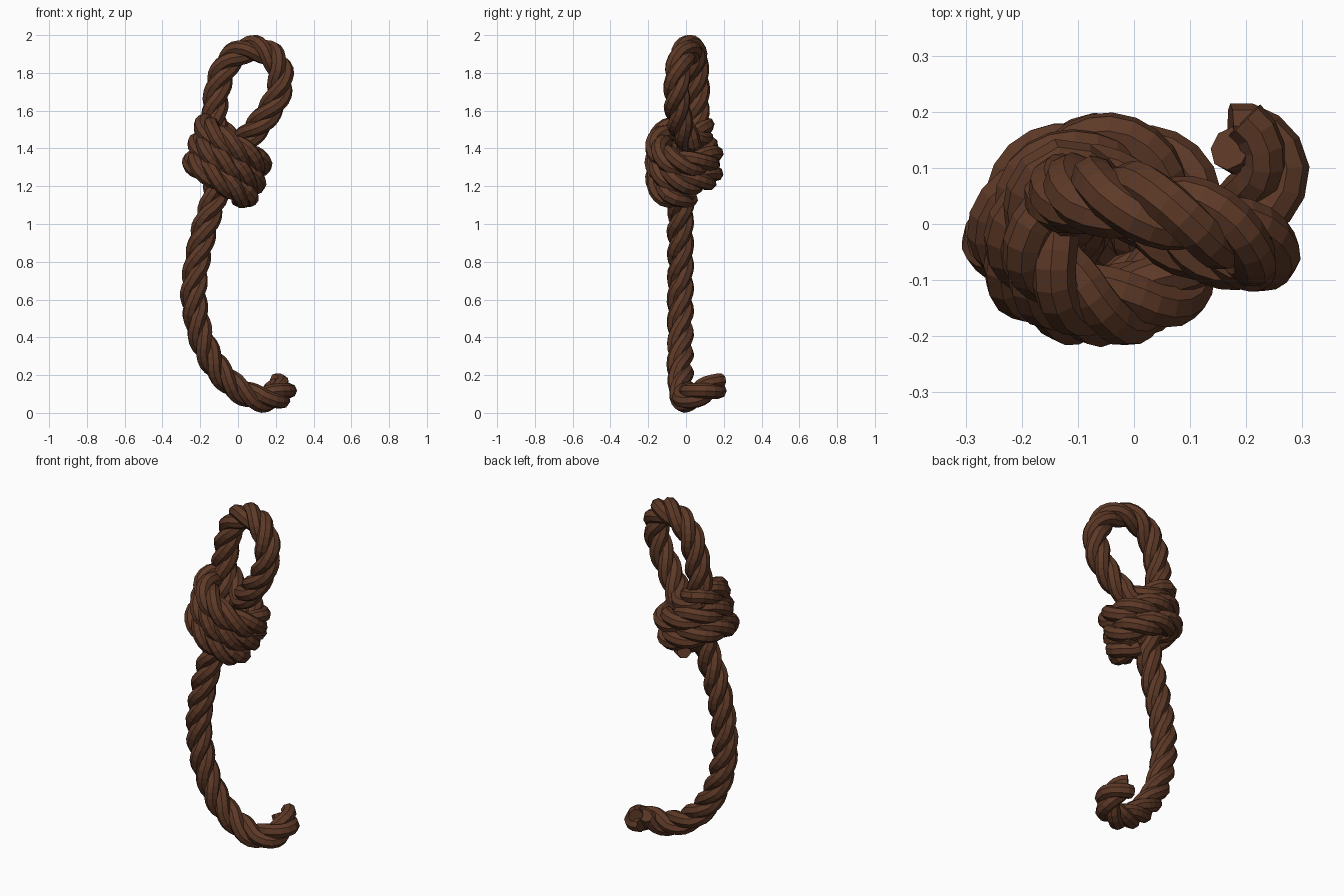
import bpy, bmesh, math
from mathutils import Vector, Quaternion

cube = bpy.data.objects.get("Cube")
if cube:
    bpy.data.objects.remove(cube, do_unlink=True)

brown = bpy.data.materials.new("dark_brown_rope")
brown.use_nodes = True
color = (0.11, 0.041, 0.02, 1)
brown.diffuse_color = color
bsdf = brown.node_tree.nodes["Principled BSDF"]
bsdf.inputs["Base Color"].default_value = color
bsdf.inputs["Roughness"].default_value = 0.9

# Curled end and long hanging tail
tail = [(.18, .165, .15), (.215, .145, .135), (.24, .09, .115), (.205, .02, .085),
        (.11, -.01, .075), (0, -.02, .125), (-.1, -.03, .22), (-.18, -.03, .36),
        (-.22, -.03, .5), (-.235, -.03, .65), (-.21, -.03, .84),
        (-.165, -.03, 1.02), (-.12, -.02, 1.16), (-.11, .01, 1.35)]
# Eye loop above the knot
loop = [(-.125, .05, 1.56), (-.11, .055, 1.71), (-.07, .05, 1.83), (0, .04, 1.905),
        (.095, .015, 1.93), (.18, -.02, 1.89), (.225, -.045, 1.8), (.21, -.05, 1.68),
        (.145, -.04, 1.57), (.07, -.01, 1.48), (0, .04, 1.43)]


# Tilted coils wrapped around the standing part
def coil(turns=2.55, steps=31):
    top, bottom = Vector((-.02, -.01, 1.45)), Vector((-.09, -.01, 1.215))
    across, depth = Vector((.147, 0, -.075)), Vector((0, .137, 0))
    points = []
    for i in range(steps):
        f = i / (steps - 1)
        a = math.pi * (.75 + 2 * turns * f)
        points.append(top.lerp(bottom, f) + across * math.cos(a) + depth * math.sin(a))
    return points


def smooth_path(points, spacing):
    """Catmull-Rom path resampled at an even spacing."""
    p = [Vector(q) for q in points]
    p = [2 * p[0] - p[1]] + p + [2 * p[-1] - p[-2]]
    dense = []
    for a, b, c, d in zip(p, p[1:], p[2:], p[3:]):
        for k in range(20):
            t = k / 20
            dense.append(.5 * (2 * b + (c - a) * t + (2 * a - 5 * b + 4 * c - d) * t * t
                               + (3 * b - a - 3 * c + d) * t ** 3))
    out, run = [dense[0]], 0
    for a, b in zip(dense, dense[1:]):
        run += (b - a).length
        if run >= spacing:
            out.append(b)
            run -= spacing
    return out


def frames(path):
    """Tangent and twist-free normal at every path point."""
    result, normal, last = [], None, None
    for i in range(len(path)):
        tangent = (path[min(i + 1, len(path) - 1)] - path[max(i - 1, 0)]).normalized()
        if normal is None:
            normal = tangent.orthogonal().normalized()
        else:
            normal = last.rotation_difference(tangent) @ normal
        last = tangent
        result.append((tangent, normal.copy()))
    return result


def tube(name, path, radius, sides):
    bm = bmesh.new()
    rings = []
    for p, (tangent, normal) in zip(path, frames(path)):
        rings.append([bm.verts.new(p + Quaternion(tangent, math.tau * k / sides) @ normal * radius)
                      for k in range(sides)])
    for a, b in zip(rings, rings[1:]):
        for k in range(sides):
            n = (k + 1) % sides
            bm.faces.new((a[k], a[n], b[n], b[k]))
    bm.faces.new(rings[0][::-1])
    bm.faces.new(rings[-1])
    bmesh.ops.recalc_face_normals(bm, faces=bm.faces)
    mesh = bpy.data.meshes.new(name)
    bm.to_mesh(mesh)
    bm.free()
    mesh.materials.append(brown)
    obj = bpy.data.objects.new(name, mesh)
    bpy.context.collection.objects.link(obj)


# Three strands laid right-handed around the one continuous path
SPACING, PITCH, OFFSET, RADIUS = .025, .36, .033, .04
core = smooth_path(tail + loop + coil() + [(.0, .06, 1.17)], SPACING)
core_frames = frames(core)
for s in range(3):
    strand = []
    for i, (p, (tangent, normal)) in enumerate(zip(core, core_frames)):
        turn = math.tau * (s / 3 + i * SPACING / PITCH)
        strand.append(p + Quaternion(tangent, turn) @ normal * OFFSET)
    tube(f"rope_strand_{s + 1}", strand, RADIUS, 8)
